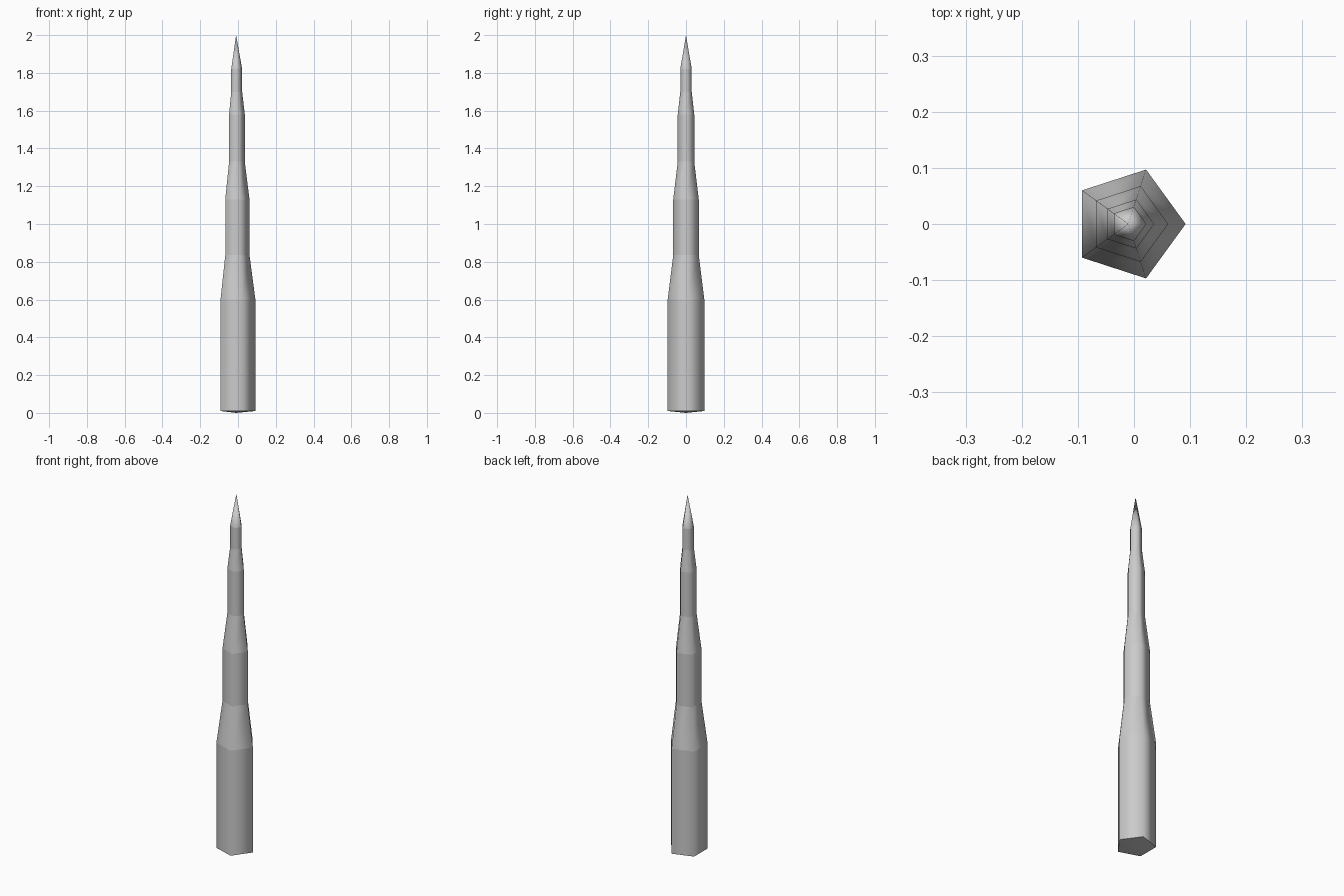
import bpy, bmesh, math

if "Cube" in bpy.data.objects:
    bpy.data.objects.remove(bpy.data.objects["Cube"])

SIDES = 5
CENTRE_X = -0.01
# stepped, tapering profile: (radius, height)
PROFILE = [(0.102, 0.01), (0.102, 0.60), (0.071, 0.835), (0.071, 1.13),
           (0.046, 1.33), (0.046, 1.58), (0.032, 1.70), (0.032, 1.82)]

bm = bmesh.new()

# five-sided rings
rings = []
for r, z in PROFILE:
    rings.append([bm.verts.new((CENTRE_X + r * math.cos(i * math.tau / SIDES),
                                r * math.sin(i * math.tau / SIDES), z))
                  for i in range(SIDES)])
tip = bm.verts.new((CENTRE_X, 0, 2.0))
base = bm.verts.new((CENTRE_X, 0, 0.0))

# walls, pointed tip and very shallow base
for i in range(SIDES):
    j = (i + 1) % SIDES
    for lo, hi in zip(rings, rings[1:]):
        bm.faces.new((lo[i], lo[j], hi[j], hi[i]))
    bm.faces.new((rings[-1][i], rings[-1][j], tip))
    bm.faces.new((rings[0][j], rings[0][i], base))

# smooth around the shaft, crisp at each step
for f in bm.faces:
    f.smooth = True
for ring in rings:
    for i in range(SIDES):
        bm.edges.get((ring[i], ring[(i + 1) % SIDES])).smooth = False

mesh = bpy.data.meshes.new("spire")
bm.to_mesh(mesh)
bm.free()
spire = bpy.data.objects.new("spire", mesh)
bpy.context.collection.objects.link(spire)
